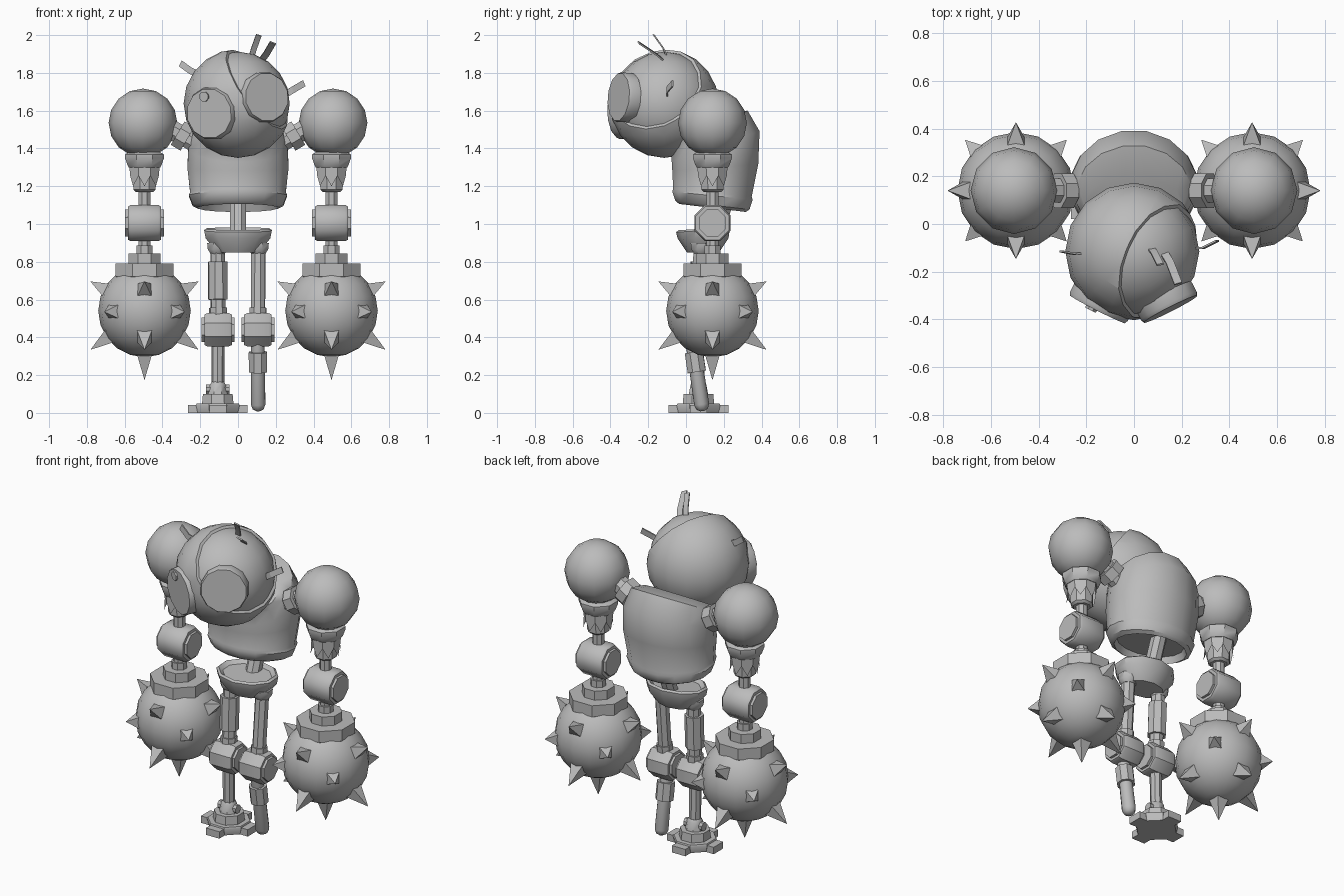
import bpy, bmesh
from math import cos, sin, pi, radians
from mathutils import Vector, Matrix

old = bpy.data.objects.get("Cube")
if old:
    bpy.data.objects.remove(old)

# One plain metal colour
GREY = (0.5, 0.5, 0.5, 1)
metal = bpy.data.materials.new("grey metal")
metal.use_nodes = True
metal.diffuse_color = GREY
metal.node_tree.nodes["Principled BSDF"].inputs["Base Color"].default_value = GREY


def finish(bm, name, angle=40):
    bmesh.ops.recalc_face_normals(bm, faces=bm.faces)
    me = bpy.data.meshes.new(name)
    for f in bm.faces:
        f.smooth = True
    bm.to_mesh(me)
    bm.free()
    me.materials.append(metal)
    me.set_sharp_from_angle(angle=radians(angle))
    ob = bpy.data.objects.new(name, me)
    bpy.context.collection.objects.link(ob)
    return ob


def skin(bm, loops):
    """Bridge rings of points and cap both ends."""
    loops = [[bm.verts.new(p) for p in loop] for loop in loops]
    n = len(loops[0])
    for a, b in zip(loops, loops[1:]):
        for i in range(n):
            j = (i + 1) % n
            bm.faces.new((a[i], a[j], b[j], b[i]))
    bm.faces.new(loops[0])
    bm.faces.new(loops[-1])


def loft(name, rings, segs):
    """Elliptical rings: (y, z, x radius, y radius, slope of z along y)."""
    bm = bmesh.new()
    turn = [2 * pi * (i + 0.5) / segs for i in range(segs)]
    skin(bm, [[(rx * cos(t), y + ry * sin(t), z + slope * ry * sin(t)) for t in turn]
              for y, z, rx, ry, slope in rings])
    return finish(bm, name)


def lathe(name, start, axis, profile, segs=8):
    """Turn (distance, radius) pairs around an axis from start."""
    axis = Vector(axis).normalized()
    spin = axis.to_track_quat('Z', 'Y')
    bm = bmesh.new()
    skin(bm, [[Vector(start) + spin @ Vector((r * cos(t), r * sin(t), d))
               for t in (2 * pi * (i + 0.5) / segs for i in range(segs))]
              for d, r in profile])
    return finish(bm, name)


def rod(name, a, b, r, segs=8, r2=None):
    d = Vector(b) - Vector(a)
    return lathe(name, a, d, [(0, r), (d.length, r if r2 is None else r2)], segs)


def ball(name, centre, r, segs=12, rings=8, cut=None):
    bm = bmesh.new()
    bmesh.ops.create_uvsphere(bm, u_segments=segs, v_segments=rings, radius=r,
                              matrix=Matrix.Translation(centre))
    if cut:
        bmesh.ops.bisect_plane(bm, geom=bm.verts[:] + bm.edges[:] + bm.faces[:],
                               plane_co=cut[0], plane_no=cut[1], clear_outer=True)
        bmesh.ops.holes_fill(bm, edges=[e for e in bm.edges if e.is_boundary])
    return finish(bm, name)


def strip(name, points, side, width):
    """Thin flat strand with a slight bend."""
    side = Vector(side).normalized() * width / 2
    along = (Vector(points[-1]) - Vector(points[0])).normalized()
    thick = side.cross(along).normalized() * 0.004
    bm = bmesh.new()
    skin(bm, [[Vector(p) + side + thick, Vector(p) - side + thick,
               Vector(p) - side - thick, Vector(p) + side - thick] for p in points])
    return finish(bm, name, 20)


def joint(name, c, r, half):
    """Hinge barrel along x with smaller end caps."""
    x, y, z = c
    cap = r * 0.75
    lathe(name, (x - half, y, z), (1, 0, 0),
          [(0, cap), (0.015, cap), (0.015, r * 0.92), (0.03, r), (2 * half - 0.03, r),
           (2 * half - 0.015, r * 0.92), (2 * half - 0.015, cap), (2 * half, cap)])


# Head: inner ball and a slightly larger broken shell
HEAD = Vector((0, -0.115, 1.638))
ball("head_core", HEAD, 0.274, 16, 10)
top, front, low = Vector((-0.02, -0.08, 1.92)), Vector((0.03, -0.38, 1.68)), Vector((0.28, -0.1, 1.5))
normal = (front - top).cross(low - top).normalized()
if normal.x < 0:
    normal.negate()
ball("head_shell", HEAD, 0.288, 16, 10, cut=(top, normal))

# Goggle eyes and the small pupil
for side, z, tilt, r in (("left", 1.672, 0.08, 0.135), ("right", 1.585, -0.05, 0.14)):
    s = 1 if side == "left" else -1
    axis = Vector((s * 0.45, -0.89, tilt)).normalized()
    face = Vector((s * 0.153, -0.357, z))
    lathe(side + "_eye", face - axis * 0.13, axis,
          [(0, r * 0.8), (0.065, r * 0.8), (0.065, r), (0.115, r), (0.13, r * 0.95)], 12)
    if side == "right":
        spot = face + Vector((-0.022, 0.011, 0.09))
        rod("right_pupil", spot - axis * 0.01, spot + axis * 0.016, 0.027)

# Loose strands of hair
strip("hair_top_inner", [(0.07, -0.1, 1.88), (0.085, -0.12, 1.93), (0.11, -0.17, 2.0)], (1, 0.2, -0.3), 0.03)
strip("hair_top_outer", [(0.12, -0.11, 1.86), (0.15, -0.16, 1.9), (0.185, -0.25, 1.96)], (1, 0.3, -0.4), 0.035)
strip("hair_left", [(0.25, -0.1, 1.685), (0.29, -0.1, 1.71), (0.35, -0.07, 1.745)], (-0.4, 0, 1), 0.035)
strip("hair_right", [(-0.2, -0.12, 1.79), (-0.25, -0.125, 1.81), (-0.305, -0.115, 1.85)], (0.5, 0, 1), 0.035)

# Torso: leaning barrel with a hem band and a recessed underside
loft("torso", [(0.14, 1.125, 0.2, 0.165, -0.12), (0.14, 1.085, 0.215, 0.18, -0.12),
               (0.14, 1.1, 0.245, 0.2, -0.12), (0.14, 1.15, 0.265, 0.217, -0.1),
               (0.14, 1.165, 0.258, 0.212, -0.1), (0.155, 1.3, 0.273, 0.232, 0.08),
               (0.157, 1.41, 0.268, 0.237, 0.35), (0.125, 1.49, 0.245, 0.205, 0.55),
               (0.06, 1.49, 0.215, 0.15, 0.6)], 16)
rod("waist_rod", (0, 0.215, 1.13), (0, 0.14, 0.92), 0.045)

# Pelvis cup
loft("pelvis", [(0.09, 0.85, 0.12, 0.085, 0), (0.09, 0.925, 0.18, 0.135, 0),
                (0.09, 0.965, 0.188, 0.142, 0.06), (0.09, 0.975, 0.175, 0.13, 0.06),
                (0.09, 0.955, 0.15, 0.11, 0.06)], 10)

BALL_Z, ARM_Y = 0.54, 0.14
for side, s in (("left", 1), ("right", -1)):
    # Shoulder and its socket
    x = s * 0.495
    ball(side + "_shoulder", (s * 0.503, ARM_Y, 1.535), 0.182, 12, 8)
    lathe(side + "_shoulder_socket", (s * 0.19, ARM_Y, 1.405), (s * 0.85, 0, 0.5),
          [(0, 0.052), (0.09, 0.052), (0.09, 0.078), (0.15, 0.078), (0.15, 0.055), (0.26, 0.055)])

    # Upper arm collar, torn cuff, elbow and forearm
    lathe(side + "_arm_collar", (x, ARM_Y, 1.3), (0, 0, 1),
          [(0, 0.09), (0.012, 0.098), (0.05, 0.112), (0.068, 0.112), (0.08, 0.09)])
    lathe(side + "_upper_arm", (x, ARM_Y, 1.17), (0, 0, 1),
          [(0, 0.05), (0.012, 0.064), (0.14, 0.068)])
    bm = bmesh.new()
    for i in range(8):
        pts = [(0.088, i - 0.5, 1.315), (0.088, i + 0.5, 1.315), (0.082, i + 0.5, 1.255),
               (0.085, i, 1.2), (0.082, i - 0.5, 1.255)]
        bm.faces.new([bm.verts.new((x + r * cos(k * pi / 4), ARM_Y + r * sin(k * pi / 4), z))
                      for r, k, z in pts])
    bmesh.ops.remove_doubles(bm, verts=bm.verts, dist=0.001)
    finish(bm, side + "_torn_cuff", 30)
    rod(side + "_arm_rod", (x, ARM_Y, 0.8), (x, ARM_Y, 1.2), 0.034)
    rod(side + "_wrist", (x, ARM_Y, 0.83), (x, ARM_Y, 0.885), 0.045)
    joint(side + "_elbow", (x, ARM_Y, 1.005), 0.104, 0.102)

    # Spiked ball hand
    lathe(side + "_ball_collar", (x, ARM_Y, 0.71), (0, 0, 1),
          [(0, 0.15), (0.012, 0.166), (0.08, 0.166), (0.08, 0.092), (0.135, 0.092)])
    centre = Vector((x, ARM_Y, BALL_Z))
    ball(side + "_spiked_ball", centre, 0.245, 16, 10)
    # Tips: (radius, height, first azimuth, count)
    for reach, dz, first, count in ((0.285, 0.155, 0, 4), (0.3, -0.005, pi / 4, 4),
                                    (0.285, -0.205, 0, 4), (0, -0.365, 0, 1)):
        for k in range(count):
            a = first + k * pi / 2
            tip = Vector((reach * cos(a), reach * sin(a), dz))
            rod(side + "_spike", centre + tip.normalized() * 0.215, centre + tip, 0.062, 4, 0.001)

    # Hip, thigh and knee
    hip = Vector((s * 0.108, 0.08, 0.87))
    knee = Vector((s * 0.105, 0.06 if s < 0 else 0.045, 0.44))
    lathe(side + "_hip", hip + Vector((0, 0, 0.03)), (0, 0, -1), [(0, 0.06), (0.035, 0.056), (0.058, 0.04)])
    rod(side + "_thigh", hip, knee, 0.04)
    joint(side + "_knee", knee, 0.095, 0.087)
    rod(side + "_knee_collar", knee + (hip - knee) * 0.18, knee + (hip - knee) * 0.27, 0.048)

# Right leg: thigh sleeve, shin and foot
rod("right_thigh_sleeve", (-0.107, 0.068, 0.6), (-0.108, 0.076, 0.8), 0.054)
rod("right_shin", (-0.105, 0.06, 0.4), (-0.107, 0.066, 0.1), 0.034)
foot = Vector((-0.107, 0.066, 0))
lathe("right_foot", foot, (0, 0, 1),
      [(0, 0.115), (0.04, 0.125), (0.05, 0.12), (0.05, 0.09), (0.1, 0.085), (0.1, 0.055),
       (0.15, 0.045), (0.165, 0.034)])
for k in range(4):
    out = Vector((cos(k * pi / 2), sin(k * pi / 2), 0))
    bm = bmesh.new()
    bmesh.ops.create_cube(bm, size=1)
    bmesh.ops.scale(bm, verts=bm.verts, vec=(0.08, 0.09, 0.042))
    bmesh.ops.rotate(bm, verts=bm.verts, matrix=Matrix.Rotation(k * pi / 2, 3, 'Z'))
    bmesh.ops.translate(bm, verts=bm.verts, vec=foot + out * 0.118 + Vector((0, 0, 0.021)))
    finish(bm, "right_foot_tab")
for s in (-1, 1):
    rod("right_ankle_pin", foot + Vector((s * 0.03, 0, 0.125)), foot + Vector((s * 0.062, 0, 0.125)), 0.026)

# Left leg: sleeve and rounded peg
top, end = Vector((0.105, 0.03, 0.4)), Vector((0.107, 0.088, 0.01))
down = end - top
rod("left_shin_sleeve", top + down * 0.2, top + down * 0.47, 0.052)
n = down.length
lathe("left_peg", top, down, [(0, 0.036), (n - 0.035, 0.04), (n - 0.01, 0.03), (n, 0.012)], 10)
